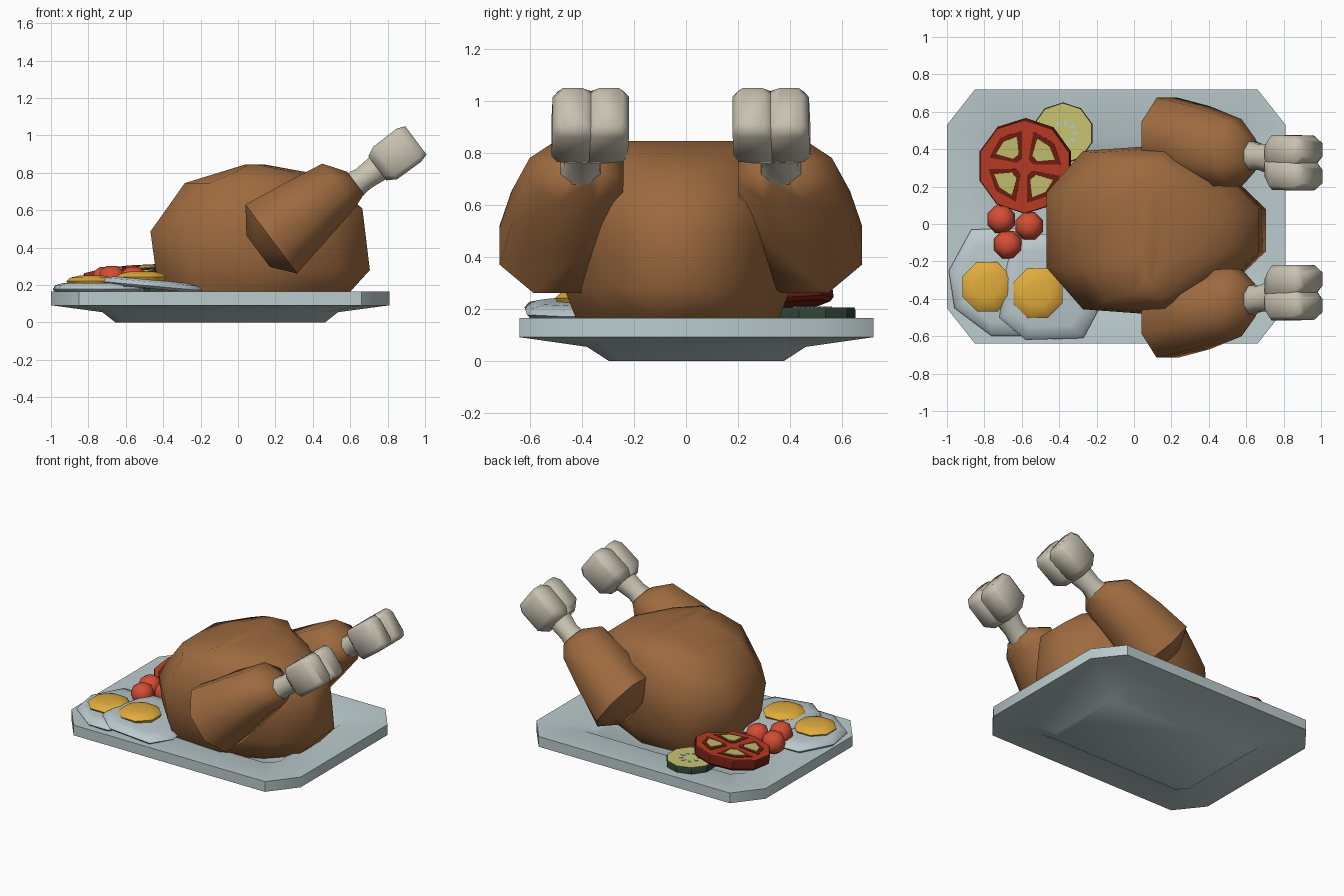
import bpy, bmesh, math
from mathutils import Matrix, Vector

if "Cube" in bpy.data.objects:
    bpy.data.objects.remove(bpy.data.objects["Cube"])


def material(name, r, g, b):
    m = bpy.data.materials.new(name)
    m.diffuse_color = (r, g, b, 1)
    m.use_nodes = True
    m.node_tree.nodes["Principled BSDF"].inputs["Base Color"].default_value = m.diffuse_color
    return m


MEAT = material("roast brown", 0.34, 0.145, 0.05)
BONE = material("bone", 0.58, 0.54, 0.44)
TRAY = material("tray grey", 0.50, 0.60, 0.61)
WHITE = material("egg white", 0.49, 0.58, 0.61)
YOLK = material("yolk yellow", 0.75, 0.41, 0.045)
CHERRY = material("bright red", 0.65, 0.075, 0.035)
RED = material("tomato red", 0.52, 0.047, 0.02)
DARK = material("dark red", 0.17, 0.014, 0.006)
FLESH = material("pale yellow green", 0.58, 0.56, 0.165)
GREEN = material("dark green", 0.03, 0.055, 0.035)


def loft(name, rings, mat, top=None, smooth=35, matrix=None):
    """Skin a list of equal point rings and cap both ends."""
    bm = bmesh.new()
    vs = [[bm.verts.new(p) for p in ring] for ring in rings]
    n = len(vs[0])
    for a, b in zip(vs, vs[1:]):
        for i in range(n):
            bm.faces.new((a[i], a[(i + 1) % n], b[(i + 1) % n], b[i]))
    bm.faces.new(vs[0][::-1])
    cap = bm.faces.new(vs[-1])
    if top:
        cap.material_index = 1
    bmesh.ops.recalc_face_normals(bm, faces=bm.faces[:])
    if matrix:
        bm.transform(matrix)
    me = bpy.data.meshes.new(name)
    bm.to_mesh(me)
    bm.free()
    me.materials.append(mat)
    if top:
        me.materials.append(top)
    ob = bpy.data.objects.new(name, me)
    bpy.context.collection.objects.link(ob)
    if smooth:
        bpy.ops.object.select_all(action='DESELECT')
        ob.select_set(True)
        bpy.context.view_layer.objects.active = ob
        bpy.ops.object.shade_smooth_by_angle(angle=math.radians(smooth))
    return ob


def disc(r, z, n=10, ry=None, cx=0, cy=0, turn=0.5):
    ry = ry or r
    return [(cx + r * math.cos(2 * math.pi * (i + turn) / n),
             cy + ry * math.sin(2 * math.pi * (i + turn) / n), z) for i in range(n)]


# Serving tray with chamfered corners, stepped foot and sunken middle
def oct_ring(hx, hy, z, c, d):
    cx, cy = -0.095, 0.04
    quarter = [(hx, hy - d), (hx - c, hy)]
    pts = quarter + [(-x, y) for x, y in quarter[::-1]]
    pts += [(-x, -y) for x, y in pts]
    return [(cx + x, cy + y, z) for x, y in pts]


loft("serving_tray", [
    oct_ring(0.56, 0.335, 0, 0.06, 0.06), oct_ring(0.63, 0.42, 0.055, 0.07, 0.07),
    oct_ring(0.905, 0.68, 0.092, 0.15, 0.19), oct_ring(0.905, 0.68, 0.165, 0.15, 0.19),
    oct_ring(0.64, 0.42, 0.152, 0.07, 0.07), oct_ring(0.58, 0.36, 0.115, 0.06, 0.06)],
    TRAY, smooth=50)

# Roast bird body: one plan outline scaled through its height
half = [(0, 0.44), (0.17, 0.93), (0.55, 1), (0.85, 0.64), (1, 0.26)]
plan = half + [(x, -y) for x, y in half[::-1]]
layers = [(0.11, -0.38, 0.52, 0.36), (0.165, -0.405, 0.60, 0.39), (0.28, -0.44, 0.705, 0.435),
          (0.487, -0.468, 0.68, 0.455), (0.61, -0.38, 0.665, 0.445), (0.745, -0.285, 0.50, 0.405),
          (0.805, -0.09, 0.36, 0.37), (0.845, 0.04, 0.14, 0.29)]
loft("roast_body", [[(x0 + (x1 - x0) * px, -0.033 + w * py, z) for px, py in plan]
                    for z, x0, x1, w in layers], MEAT, smooth=60)


# Legs: rings placed along a sloping axis (u along, v across, y sideways)
def leg_ring(side, u, v, rv, y, ry, corner=0.4142):
    out = []
    c = corner
    for a, b in ((1, c), (c, 1), (-c, 1), (-1, c), (-1, -c), (-c, -1), (c, -1), (1, -c)):
        vv, yy = v + rv * a, y + ry * b
        out.append((0.8 * u - 0.6 * vv, -0.02 + side * yy, 0.6 * u + 0.8 * vv))
    return out


def leg_part(name, side, rows, mat, smooth):
    loft(name, [leg_ring(side, *r) for r in rows], mat, smooth=smooth)


for side, tag in ((1, "back"), (-1, "front")):
    leg_part(tag + "_drumstick", side, [
        (0.315, 0.24, 0.105, 0.485, 0.09), (0.41, 0.25, 0.23, 0.475, 0.22),
        (0.64, 0.257, 0.19, 0.44, 0.21),
        (0.87, 0.262, 0.147, 0.40, 0.18), (0.95, 0.22, 0.075, 0.39, 0.09)], MEAT, 60)
    leg_part(tag + "_bone_shaft", side, [
        (0.90, 0.215, 0.078, 0.39, 0.085), (1.0, 0.213, 0.065, 0.38, 0.068),
        (1.16, 0.211, 0.08, 0.355, 0.09)], BONE, 60)
    # Two squarish overlapping lobes leave a shallow notch at the end
    for d in (-0.062, 0.062):
        leg_part(tag + "_bone_knob", side, [
            (1.09, 0.212, 0.08, 0.355 + d * 0.7, 0.06, 0.6),
            (1.14, 0.21, 0.108, 0.35 + d, 0.085, 0.75),
            (1.30, 0.21, 0.11, 0.345 + d, 0.085, 0.75),
            (1.345, 0.208, 0.095, 0.345 + d * 1.15, 0.05, 0.7)], BONE, 60)

# Fried eggs: flat irregular whites with domed yolks
whites = [
    ("left", [(-0.99, -0.25), (-0.87, -0.03), (-0.62, -0.02), (-0.5, -0.2),
              (-0.52, -0.5), (-0.61, -0.6), (-0.76, -0.6), (-0.96, -0.45)], (-0.785, -0.335), 0.203, 0.0),
    ("right", [(-0.69, -0.27), (-0.64, -0.06), (-0.40, -0.05), (-0.22, -0.2),
               (-0.19, -0.46), (-0.27, -0.61), (-0.58, -0.62), (-0.72, -0.5)], (-0.515, -0.37), 0.225, -0.09)]
for tag, pts, (yx, yy), z, slope in whites:
    def lift(s, dz):
        return [(yx + (x - yx) * s, yy + (y - yy) * s,
                 z + dz + slope * (x - yx) * s) for x, y in pts]
    loft(tag + "_egg_white", [lift(0.95, -0.04), lift(1, -0.025), lift(0.93, -0.003),
                              lift(0.72, 0.008)], WHITE, smooth=60)
    loft(tag + "_yolk", [disc(r, z + dz, 8, cx=yx, cy=yy) for r, dz in
                         ((0.13, -0.01), (0.143, 0.018), (0.12, 0.037), (0.07, 0.047))],
         YOLK, smooth=60)

# Cherry tomatoes
for i, (x, y, z) in enumerate(((-0.71, 0.025, 0.225), (-0.56, -0.01, 0.225), (-0.675, -0.11, 0.23))):
    loft("cherry_tomato_%d" % (i + 1), [disc(r, z + dz, 8, cx=x, cy=y) for r, dz in
         ((0.03, -0.072), (0.064, -0.05), (0.08, 0), (0.064, 0.05), (0.03, 0.072))],
         CHERRY, smooth=50)

# Cucumber slice with a ring of seeds
loft("cucumber_slice", [disc(0.165, z, cx=-0.38, cy=0.485) for z in (0.16, 0.197)]
     + [disc(0.161, 0.205, cx=-0.38, cy=0.485)], GREEN, top=FLESH, smooth=30)
for i in range(9):
    m = (Matrix.Translation((-0.375, 0.485, 0.205)) @ Matrix.Rotation(i * math.tau / 9, 4, 'Z')
         @ Matrix.Translation((0.06, 0, 0)))
    loft("cucumber_seed", [disc(0.018, z, 6, ry=0.01) for z in (-0.002, 0.004)],
         WHITE, smooth=0, matrix=m)

# Tomato slice leaning on the cucumber, with four flesh wedges
tilt = (Matrix.Translation((-0.582, 0.31, 0.245)) @ Matrix.Rotation(math.radians(7), 4, 'X')
        @ Matrix.Rotation(math.radians(-5), 4, 'Y'))
loft("tomato_slice", [disc(0.24, -0.045), disc(0.255, -0.03), disc(0.255, 0.022),
                      disc(0.25, 0.03)], DARK, top=RED, smooth=30, matrix=tilt)


def wedge(r0, r1, a, z):
    polar = [(r0, -a * 0.6), (r1, -a), (r1 * 1.04, 0), (r1, a), (r0, a * 0.6)]
    return [(r * math.cos(math.radians(t)), r * math.sin(math.radians(t)), z) for r, t in polar]


for i in range(4):
    m = tilt @ Matrix.Rotation(math.radians(40 + 90 * i), 4, 'Z')
    loft("tomato_wedge_border", [wedge(0.045, 0.195, 36, z) for z in (0.028, 0.033)],
         DARK, smooth=0, matrix=m)
    loft("tomato_wedge_flesh", [wedge(0.075, 0.168, 26, z) for z in (0.03, 0.037)],
         FLESH, smooth=0, matrix=m)
